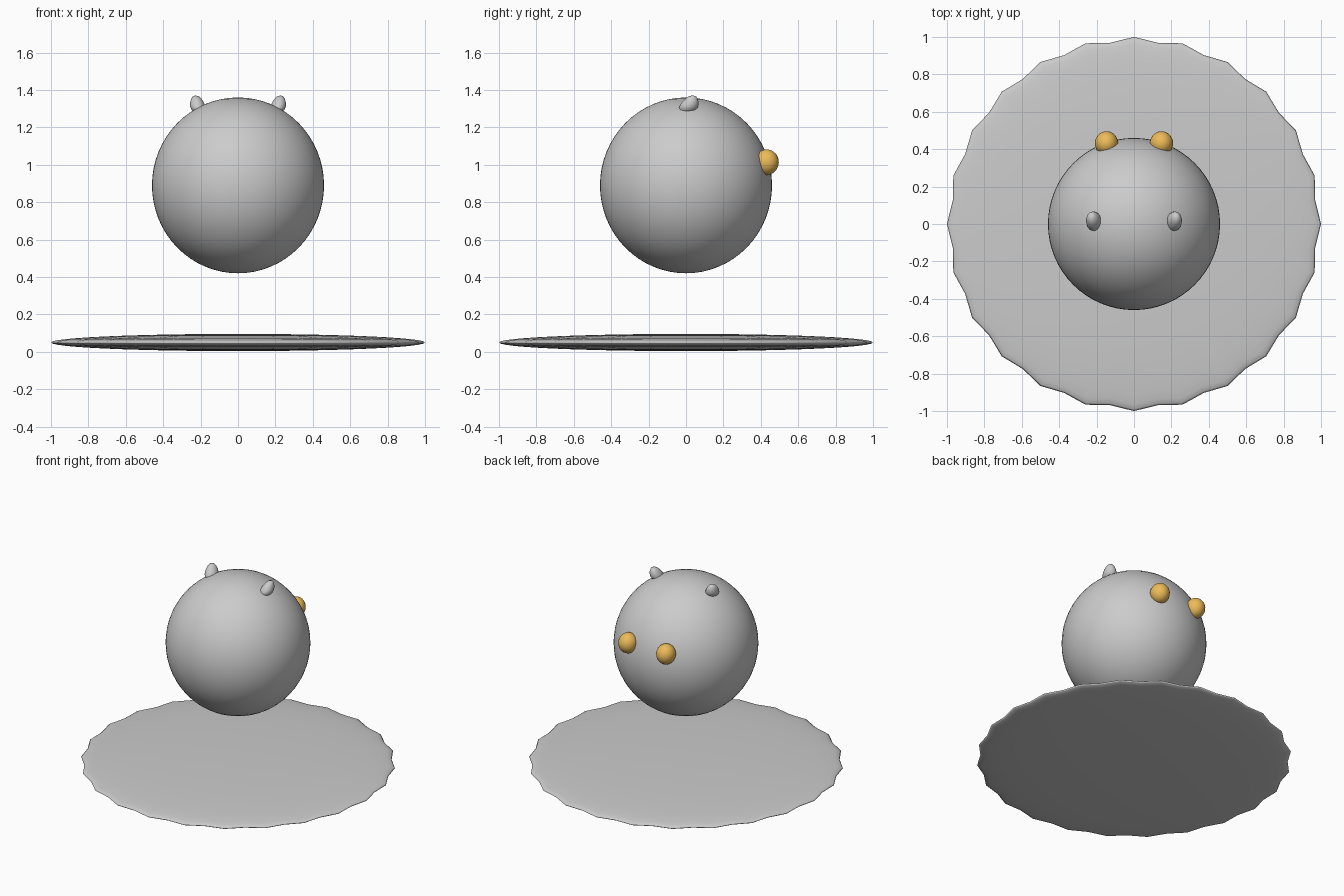
import bpy
import bmesh
from math import sin, cos, pi

if "Cube" in bpy.data.objects:
    bpy.data.objects.remove(bpy.data.objects["Cube"])


def ellipsoid(name, center, radii, segments=48, rings=24):
    bpy.ops.mesh.primitive_uv_sphere_add(segments=segments, ring_count=rings, radius=1)
    ob = bpy.context.object
    ob.name = name
    for v in ob.data.vertices:
        v.co = [c + r * p for c, r, p in zip(center, radii, v.co)]
    ob.data.shade_smooth()
    return ob


# round floating body
ellipsoid("body", (0, 0, 0.89), (0.46, 0.46, 0.47), 64, 32)

# flat lens-shaped base with a scalloped rim of 24 points
base = ellipsoid("base_disc", (0, 0, 0.05), (1, 1, 0.046), 48, 24)
for v in base.data.vertices:
    r = (v.co.x ** 2 + v.co.y ** 2) ** 0.5
    if r > 1e-4:
        ca = v.co.x / r
        # even spokes lie on the 24 rim points, odd spokes dip inwards
        odd = min(abs(ca - cos(k * pi / 12)) for k in range(25)) > 1e-3
        if odd:
            v.co.x *= 0.977
            v.co.y *= 0.977

# orange eyes
orange = bpy.data.materials.new("eye_orange")
orange.diffuse_color = (0.85, 0.5, 0.1, 1)
orange.use_nodes = True
orange.node_tree.nodes["Principled BSDF"].inputs["Base Color"].default_value = orange.diffuse_color
for side, label in ((-1, "left"), (1, "right")):
    eye = ellipsoid("eye_" + label, (side * 0.147, 0.431, 1.014), (0.062, 0.065, 0.068), 24, 16)
    eye.data.materials.append(orange)


# small tapered ears leaning outwards and backwards
def ear(name, side):
    profile = [(0.6, -0.035), (0.9, -0.02), (1.0, -0.005), (0.97, 0.008),
               (0.85, 0.025), (0.65, 0.041), (0.4, 0.053)]
    n = 20
    bm = bmesh.new()
    rings = []
    for r, z in profile:
        rings.append([bm.verts.new((side * (0.215 + 0.2 * z) + 0.041 * r * cos(2 * pi * i / n),
                                    0.015 + 0.35 * z + 0.05 * r * sin(2 * pi * i / n),
                                    1.313 + z)) for i in range(n)])
    for a, b in zip(rings, rings[1:]):
        for i in range(n):
            j = (i + 1) % n
            bm.faces.new((a[i], a[j], b[j], b[i]))
    bm.faces.new(rings[0][::-1])
    tip = bm.verts.new((side * 0.227, 0.036, 1.371))
    for i in range(n):
        bm.faces.new((rings[-1][i], rings[-1][(i + 1) % n], tip))
    bmesh.ops.recalc_face_normals(bm, faces=bm.faces)
    me = bpy.data.meshes.new(name)
    bm.to_mesh(me)
    bm.free()
    me.shade_smooth()
    bpy.context.collection.objects.link(bpy.data.objects.new(name, me))


ear("ear_left", -1)
ear("ear_right", 1)
